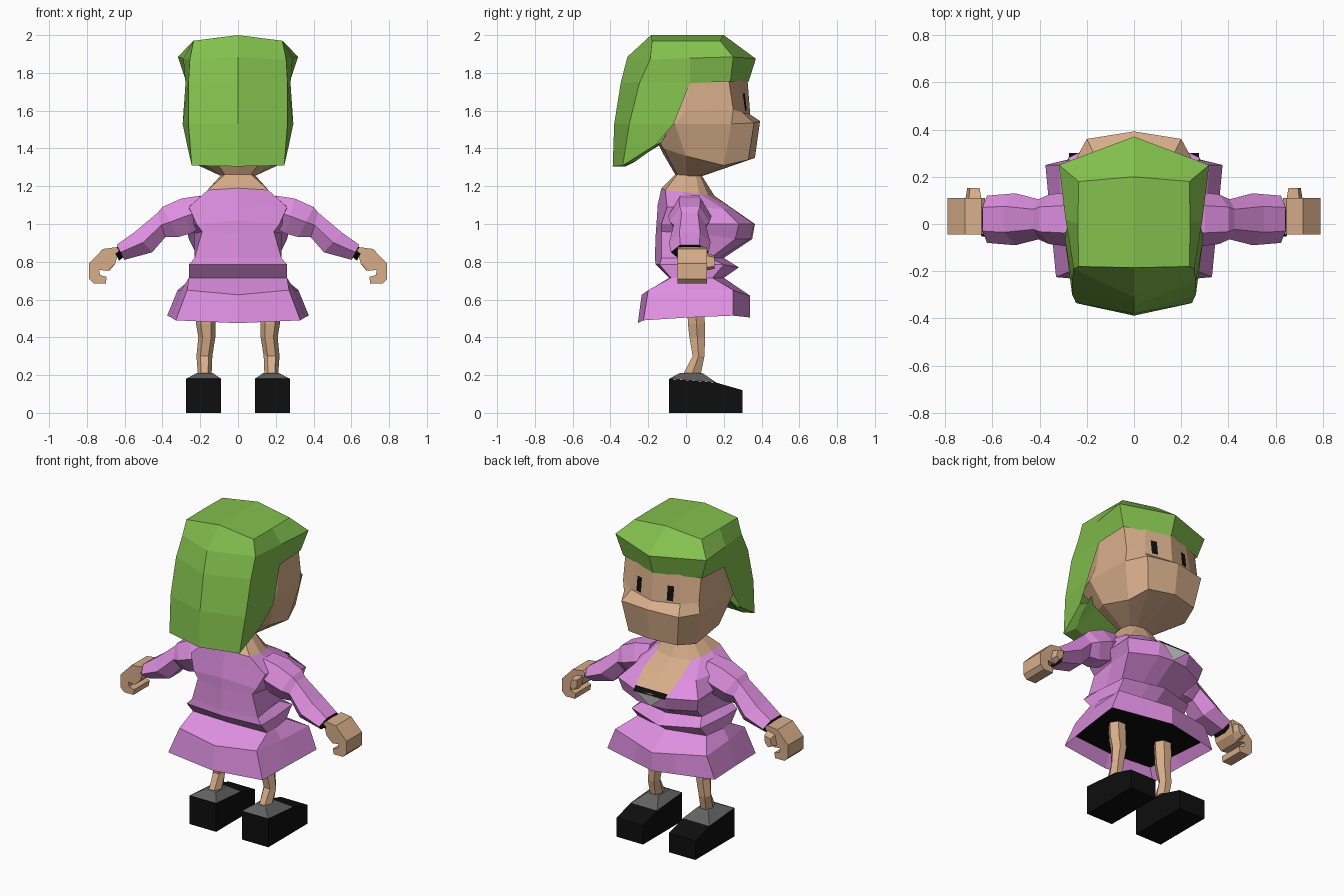
import bpy, bmesh, math
from mathutils import Vector

if "Cube" in bpy.data.objects:
    bpy.data.objects.remove(bpy.data.objects["Cube"], do_unlink=True)


def lin(c):
    return c / 12.92 if c <= 0.04045 else ((c + 0.055) / 1.055) ** 2.4


def material(name, r, g, b):
    m = bpy.data.materials.new(name)
    m.use_nodes = True
    col = tuple(lin(v / 255) for v in (r, g, b)) + (1.0,)
    m.diffuse_color = col
    bsdf = m.node_tree.nodes["Principled BSDF"]
    bsdf.inputs["Base Color"].default_value = col
    bsdf.inputs["Roughness"].default_value = 0.9
    return m


GREEN = material("hair green", 131, 192, 77)
PINK = material("dress pink", 222, 143, 224)
SKIN = material("skin", 215, 174, 138)
BLACK = material("black", 14, 14, 14)
GREY = material("shoe grey", 98, 98, 98)
WHITE = material("white", 215, 215, 215)


def finish(name, bm, mats, recalc=True):
    if recalc:
        bmesh.ops.recalc_face_normals(bm, faces=bm.faces[:])
    me = bpy.data.meshes.new(name)
    bm.to_mesh(me)
    bm.free()
    ob = bpy.data.objects.new(name, me)
    bpy.context.collection.objects.link(ob)
    for m in mats:
        me.materials.append(m)
    return ob


def half_loft(name, rings, mats, rule=None, cap_first=None, cap_last=None):
    """Skin half rings running from back centre to front centre, mirrored in x."""
    bm = bmesh.new()
    base = [[bm.verts.new(p) for p in r] for r in rings]
    flip = [[v if abs(v.co.x) < 1e-6 else bm.verts.new((-v.co.x, v.co.y, v.co.z))
             for v in r] for r in base]
    for side in (base, flip):
        for i in range(len(side) - 1):
            a, b = side[i], side[i + 1]
            for j in range(min(len(a), len(b)) - 1):
                f = bm.faces.new((a[j], a[j + 1], b[j + 1], b[j]))
                f.material_index = rule(i, j) if rule else 0
        for k, cap in ((0, cap_first), (-1, cap_last)):
            if cap is not None:
                bm.faces.new(side[k]).material_index = cap
    return finish(name, bm, mats)


def tube(name, rings, mats, s, rule=None):
    """Skin full rings, mirrored to side s, with both ends closed."""
    bm = bmesh.new()
    vs = [[bm.verts.new((p[0] * s, p[1], p[2])) for p in r] for r in rings]
    n = len(vs[0])
    for i in range(len(vs) - 1):
        for j in range(n):
            k = (j + 1) % n
            f = bm.faces.new((vs[i][j], vs[i][k], vs[i + 1][k], vs[i + 1][j]))
            f.material_index = rule(i) if rule else 0
    bm.faces.new(vs[0])
    bm.faces.new(vs[-1]).material_index = rule(len(vs) - 2) if rule else 0
    return finish(name, bm, mats)


def plate(name, pts, mat):
    bm = bmesh.new()
    f = bm.faces.new([bm.verts.new(p) for p in pts])
    f.normal_update()
    if f.normal.y < 0:
        f.normal_flip()
    return finish(name, bm, [mat], False)


# Dress: skirt, waist, bust, shoulders and open neckline
hem = [(0, -.255, .475), (.33, -.225, .49), (.353, .01, .505), (.375, .25, .515), (0, .34, .505)]
dress = [
    [(x * .86, y * .86, .56) for x, y, z in hem],
    hem,
    [(0, -.235, .625), (.27, -.2, .65), (.3, 0, .65), (.32, .25, .65), (0, .34, .62)],
    [(0, -.09, .715), (.26, -.08, .715), (.26, 0, .715), (.24, .14, .715), (0, .2, .715)],
    [(0, -.16, .785), (.26, -.14, .785), (.26, 0, .785), (.24, .2, .785), (0, .28, .77)],
    [(0, -.165, .82), (.23, -.13, .82), (.21, 0, .82), (.2, .13, .82), (0, .2, .82)],
    [(0, -.16, .95), (.19, -.13, .96), (.23, .08, .95), (.26, .26, .92), (.1, .34, .92), (0, .35, .92)],
    [(0, -.155, 1.02), (.22, -.13, 1.0), (.27, .1, 1.0), (.28, .28, 1.0), (.11, .36, 1.0), (0, .365, 1.0)],
    [(0, -.15, 1.1), (.26, -.1, 1.09), (.265, .03, 1.09), (.21, .2, 1.08), (.13, .24, 1.085), (0, .25, 1.08)],
    [(0, -.13, 1.19), (.16, -.11, 1.18), (.17, -.02, 1.17), (.15, .07, 1.16), (.12, .12, 1.15), (0, .15, 1.15)],
]
for r in dress:
    if len(r) == 5:
        r.insert(4, tuple(Vector(r[3]).lerp(Vector(r[4]), .6)))
half_loft("dress", dress, [PINK, SKIN, BLACK],
          lambda i, j: 1 if i >= 7 and j == 4 else 0, cap_first=2)

# Chest panel and its dark trim
plate("chest_panel", [(-.095, .369, .995), (0, .372, .995), (.095, .369, .995), (0, .357, .922)], WHITE)
plate("chest_trim", [(-.11, .368, .995), (.11, .368, .995), (.112, .345, 1.02), (-.112, .345, 1.02)], BLACK)

# Neck
neck_top = [(0, -.05, 1.27), (.06, -.04, 1.27), (.08, 0, 1.27), (.07, .05, 1.27), (.04, .07, 1.27), (0, .075, 1.27)]
half_loft("neck", [dress[-1], neck_top], [SKIN])

# Head
head = [
    [(x, y, 1.25) for x, y, z in neck_top],
    [(0, -.12, 1.37), (.17, -.12, 1.40), (.23, 0, 1.36), (.21, .2, 1.31), (.17, .33, 1.34), (0, .365, 1.35)],
    [(0, -.2, 1.53), (.22, -.2, 1.53), (.28, -.06, 1.53), (.265, .24, 1.53), (.2, .36, 1.535), (0, .392, 1.545)],
    [(0, -.22, 1.6), (.22, -.2, 1.6), (.28, 0, 1.6), (.265, .25, 1.605), (.17, .3, 1.59), (0, .34, 1.58)],
    [(0, -.2, 1.77), (.2, -.2, 1.77), (.27, .02, 1.77), (.265, .225, 1.77), (.15, .28, 1.77), (0, .325, 1.77)],
]
half_loft("head", head, [SKIN], cap_first=0, cap_last=0)

# Hair: cap with fringe, then a curtain over the sides and back
hair = [
    [(0, -.185, 2.0), (.235, -.18, 1.97), (.237, 0, 1.97), (.235, .18, 1.97), (0, .2, 2.0)],
    [(0, -.31, 1.885), (.255, -.19, 1.87), (.29, .02, 1.878), (.318, .25, 1.885), (0, .37, 1.875)],
    [(0, -.345, 1.75), (.262, -.245, 1.75), (.278, .02, 1.745), (.275, .235, 1.755), (0, .332, 1.755)],
    [(0, -.38, 1.53), (.262, -.30, 1.53), (.293, -.065, 1.53)],
    [(0, -.388, 1.305), (.245, -.335, 1.31), (.27, -.16, 1.42)],
    [(0, -.32, 1.305), (.21, -.27, 1.33), (.235, -.13, 1.43)],
    [(0, -.12, 1.43), (.17, -.12, 1.45), (.22, -.09, 1.5)],
]
half_loft("hair", hair, [GREEN], cap_first=0)


def face_y(x, z):
    t = (z - 1.59) / .18
    return (1 - t) * (.34 - .235 * x) + t * (.325 - .3 * x) + .004


def hexagon(cx, cy, z, rx, ry):
    return [(cx + rx * math.cos(k * math.pi / 3), cy + ry * math.sin(k * math.pi / 3), z)
            for k in range(6)]


def sleeve_ring(top, bot, w, cy=.02):
    """Six-sided ring between a top and a bottom point in the xz plane."""
    mid = (Vector(top) + Vector(bot)) / 2
    d = (Vector(top) - Vector(bot)) / 2
    out = []
    for k in range(6):
        a = k * math.pi / 3
        q = mid + d * (math.sin(a) / .866)
        out.append((q.x, cy + w * math.cos(a), q.y))
    return out


# Limb profiles: (top, bottom, half depth) along the arm
ARM = [((.20, 1.15), (.2, .98), .10), ((.30, 1.135), (.25, .95), .115),
       ((.40, 1.09), (.32, .93), .105), ((.425, 1.06), (.385, .93), .085),
       ((.55, .955), (.455, .85), .11), ((.642, .89), (.603, .81), .10),
       ((.635, .88), (.607, .825), .075), ((.66, .87), (.63, .805), .072)]
HAND = [(.63, .865), (.645, .877), (.715, .868), (.79, .79), (.79, .71), (.765, .685), (.70, .685),
        (.695, .72), (.73, .73), (.735, .757), (.69, .752), (.65, .79)]
LEG = [(.17, .05, .60, .055, .05), (.17, .055, .47, .052, .052), (.165, .06, .40, .045, .048),
       (.178, .066, .30, .042, .036), (.176, .03, .20, .036, .055)]

for s, side in ((1, "left"), (-1, "right")):
    # Eye
    plate(side + "_eye", [(s * x, face_y(x, z), z) for x, z in
                          ((.09, 1.6), (.128, 1.6), (.128, 1.69), (.09, 1.69))], BLACK)

    # Sleeve with dark cuff
    tube(side + "_sleeve", [sleeve_ring(*r) for r in ARM], [PINK, BLACK], s,
         lambda i: 1 if i >= 5 else 0)

    # Curled hand and thumb
    tube(side + "_hand", [[(x, y, z) for x, z in HAND] for y in (-.045, .11)], [SKIN], s)
    thumb = [(.645, .85), (.70, .835), (.715, .77), (.68, .752), (.65, .79)]
    tube(side + "_thumb", [[(x, .10, z) for x, z in thumb],
                           [(.68 + (x - .68) * .75, .152, .79 + (z - .79) * .7) for x, z in thumb]],
         [SKIN], s)

    # Leg
    tube(side + "_leg", [hexagon(*r) for r in LEG], [SKIN], s)

    # Shoe: black block with a sloping toe and a grey upper
    shoe = [[(.09, .0), (.275, .0), (.275, .18), (.09, .18)],
            [(.09, .0), (.275, .0), (.275, .16), (.09, .16)],
            [(.09, .0), (.275, .0), (.275, .12), (.09, .12)]]
    tube(side + "_shoe", [[(x, y, z) for x, z in r] for r, y in zip(shoe, (-.09, .16, .30))],
         [BLACK], s)
    tube(side + "_shoe_upper",
         [[(.09, -.09, .181), (.275, -.09, .181), (.275, .16, .161), (.09, .16, .161)],
          [(.135, -.03, .212), (.215, -.03, .212), (.215, .085, .212), (.135, .085, .212)]],
         [GREY], s)
